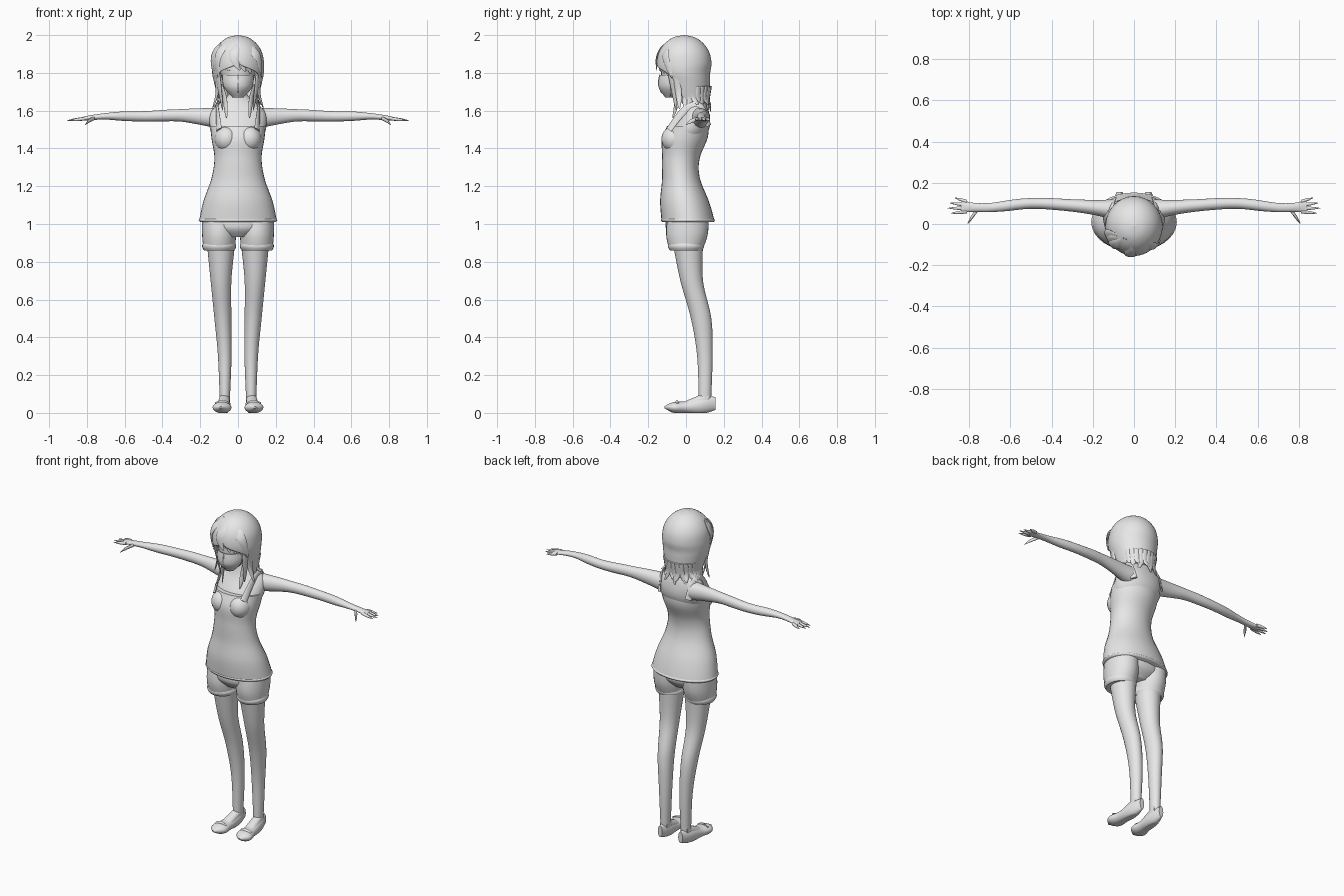
import bpy, bmesh, random
from math import sin, cos, pi, radians
from mathutils import Vector

if "Cube" in bpy.data.objects:
    bpy.data.objects.remove(bpy.data.objects["Cube"])
random.seed(4)

grey = bpy.data.materials.new("plain_grey")
grey.use_nodes = True
grey.diffuse_color = (.8, .8, .8, 1)
grey.node_tree.nodes["Principled BSDF"].inputs["Base Color"].default_value = grey.diffuse_color


def sample(values, t):
    """Smooth value at t along evenly spaced numbers or vectors."""
    last = len(values) - 1
    i = min(int(t * last), last - 1)
    f = t * last - i
    before, start, end, after = (values[min(max(i + k, 0), last)] for k in (-1, 0, 1, 2))
    slope_in, slope_out = (end - before) / 2, (after - start) / 2
    blend = f * f * (3 - 2 * f)
    return (start * (1 - blend) + end * blend
            + slope_in * (f * (1 - f) ** 2) - slope_out * (f * f * (1 - f)))


def finish(name, bm):
    bmesh.ops.recalc_face_normals(bm, faces=bm.faces[:])
    mesh = bpy.data.meshes.new(name)
    bm.to_mesh(mesh)
    bm.free()
    for face in mesh.polygons:
        face.use_smooth = True
    mesh.set_sharp_from_angle(angle=radians(50))
    mesh.materials.append(grey)
    ob = bpy.data.objects.new(name, mesh)
    bpy.context.collection.objects.link(ob)
    return ob


def skin_rings(name, rings, close=True):
    """Joins rings of points into one object."""
    bm = bmesh.new()
    grid = [[bm.verts.new(point) for point in ring] for ring in rings]
    for lower, upper in zip(grid, grid[1:]):
        for j in range(len(lower) - 1):
            bm.faces.new((lower[j], lower[j + 1], upper[j + 1], upper[j]))
    bmesh.ops.remove_doubles(bm, verts=bm.verts[:], dist=1e-5)
    if close:
        bmesh.ops.holes_fill(bm, edges=[e for e in bm.edges if e.is_boundary], sides=0)
    return finish(name, bm)


def loft(name, path, width, depth, plane="XY", side=1, reach=(pi, pi), close=True, sides=32, steps=32):
    """Elliptical rings along a path; reach is the half angle each ring covers."""
    u, v = ("XYZ".index(letter) for letter in plane)
    path = [Vector(point) for point in path]
    rings = []
    for i in range(steps + 1):
        t = i / steps
        half = min(pi, sample(reach, t))
        ring = []
        for j in range(sides + 1):
            angle = half * (2 * j / sides - 1)
            point = sample(path, t)
            point[u] += sample(width, t) * sin(angle)
            point[v] += sample(depth, t) * cos(angle)
            ring.append((point.x * side, point.y, max(point.z, 0)))
        rings.append(ring)
    return skin_rings(name, rings, close)


def strand(name, path, width, depth, tip=.1, root=.6, side=1, steps=12):
    """Flat tapered strand, its face turned away from the body axis."""
    path = [Vector(point) for point in path]
    rings = []
    for i in range(steps + 1):
        t = i / steps
        point = sample(path, t)
        tangent = sample(path, min(t + .05, 1)) - sample(path, max(t - .05, 0))
        across = tangent.cross(Vector((point.x, point.y, .03))).normalized()
        outward = across.cross(tangent.normalized())
        size = (root + (1 - root) * min(1, t * 3)) * (1 - (1 - tip) * t ** 3)
        ring = []
        for j in range(11):
            angle = pi * j / 5
            q = point + size * (across * width * cos(angle) + outward * depth * sin(angle))
            ring.append((q.x * side, q.y, q.z))
        rings.append(ring)
    return skin_rings(name, rings)


def ball(name, centre, radii, side):
    bm = bmesh.new()
    bmesh.ops.create_uvsphere(bm, u_segments=24, v_segments=16, radius=1)
    bmesh.ops.scale(bm, vec=radii, verts=bm.verts)
    bmesh.ops.translate(bm, vec=(centre[0] * side, *centre[1:]), verts=bm.verts)
    finish(name, bm)


def thicken(ob, amount):
    ob.modifiers.new("thickness", 'SOLIDIFY').thickness = amount


# Head, neck and shoulders
loft("head", [(0, -.08, 1.67), (0, -.03, 1.77), (0, 0, 1.95)],
     width=[.02, .065, .085, .1, .07], depth=[.03, .07, .1, .115, .08])
loft("neck_and_shoulders", [(0, 0, 1.45), (0, .05, 1.6), (0, .04, 1.75)],
     width=[.13, .15, .14, .05, .05], depth=[.1, .1, .07, .045, .045])

# Face mask with a centre fold
mask = loft("face_mask", [(0, -.08, 1.67), (0, -.03, 1.79)], width=[.03, .08, .09],
            depth=[-.03, -.09, -.11], reach=(1.4, 1.2), close=False)
thicken(mask, .004)
strand("mask_fold", [(0, -.14, 1.79), (0, -.146, 1.74), (0, -.13, 1.69)], width=.004, depth=.003)

# Top with a hem, and the seat of the shorts
loft("tank_top", [(0, .01, 1.02), (0, -.03, 1.3), (0, .01, 1.52)],
     width=[.205, .185, .14, .125, .14, .147], depth=[.14, .13, .1, .1, .12, .11])
loft("hem", [(0, .01, 1.01), (0, .01, 1.03)], width=[.2, .208, .2], depth=[.135, .143, .135], steps=6)
loft("shorts_seat", [(0, 0, .93), (0, .01, 1.1)], width=[.08, .17, .18, .17], depth=[.07, .11, .11, .11])

for side, word in ((1, "left_"), (-1, "right_")):
    # Top details
    ball(word + "bust", (.06, -.06, 1.45), (.065, .07, .07), side)
    strand(word + "shoulder_strap", [(.1, -.09, 1.5), (.11, 0, 1.61), (.11, .08, 1.62), (.1, .12, 1.52)],
           width=.02, depth=.006, tip=1, root=1, side=side)

    # Shorts leg with a rolled cuff
    loft(word + "shorts_leg", [(.1, 0, .87), (.1, .01, 1.02)],
         width=[.083, .09, .09], depth=[.09, .11, .11], side=side)
    loft(word + "shorts_cuff", [(.1, 0, .86), (.1, 0, .9)],
         width=[.08, .09, .085], depth=[.085, .095, .09], side=side, steps=8)

    # Leg and pointed flat shoe with a bow
    loft(word + "leg", [(.09, .01, .9), (.09, .03, .7), (.08, .08, .5), (.07, .1, .3), (.07, .1, .05)],
         width=[.075, .055, .045, .036, .026], depth=[.08, .06, .054, .041, .032], side=side)
    loft(word + "instep", [(.07, .12, .08), (.08, -.03, .035)],
         width=[.025, .03, .03], depth=[.035, .025, .015], plane="XZ", side=side)
    loft(word + "shoe", [(.07, .155, .05), (.08, 0, .03), (.09, -.115, .03)],
         width=[.015, .035, .04, .048, .005], depth=[.035, .045, .032, .028, .005], plane="XZ", side=side)
    strand(word + "shoe_bow", [(.05, -.045, .05), (.085, -.05, .06), (.12, -.045, .05)],
           width=.01, depth=.005, tip=.8, side=side)

    # Arm and palm
    loft(word + "arm", [(.1, .07, 1.56), (.3, .09, 1.575), (.5, .1, 1.57), (.7, .08, 1.57), (.84, .085, 1.555)],
         width=[.05, .037, .03, .028, .026, .026, .022, .022, .032],
         depth=[.055, .045, .033, .03, .027, .025, .017, .013, .008], plane="YZ", side=side)

    # Fingers fan out evenly from the palm
    for k, finger_tip in enumerate((.87, .895, .905, .89)):
        loft(word + "finger", [(.81, .108 - .016 * k, 1.558), (finger_tip, .127 - .025 * k, 1.548)],
             width=[.009, .008, .001], depth=[.009, .008, .001], plane="YZ", side=side, sides=10, steps=10)
    loft(word + "thumb", [(.76, .07, 1.56), (.79, .03, 1.545), (.81, 0, 1.525)],
         width=[.013, .012, .001], depth=[.01, .01, .001], plane="YZ", side=side, sides=10, steps=10)

    # Eye, lashes and brow
    ball(word + "eye", (.04, -.1, 1.82), (.022, .022, .014), side)
    for part, height in (("lashes", 1.83), ("brow", 1.85)):
        strand(word + part, [(.015, -.125, height), (.04, -.12, height + .007), (.07, -.1, height)],
               width=.003, depth=.003, side=side)

    # Locks framing the face and neck
    for upper, middle, lower in (((.105, -.085, 1.82), (.1, -.07, 1.74), (.08, -.05, 1.6)),
                                 ((.12, -.06, 1.8), (.11, -.04, 1.7), (.135, -.035, 1.61)),
                                 ((.09, -.045, 1.74), (.07, -.045, 1.66), (.06, -.07, 1.56))):
        strand(word + "face_lock", [upper, middle, lower], width=.02, depth=.008, side=side)

# Domed hair that opens at the face and narrows to the nape
dome = [pi * k / 8 for k in range(5)]
hair = loft("hair", [(0, -.01, 1.85 + .15 * cos(a)) for a in dome] + [(0, -.01, 1.8), (0, 0, 1.75), (0, .02, 1.64)],
            width=[.138 * sin(a) for a in dome] + [.137, .127, .1],
            depth=[.145 * sin(a) for a in dome] + [.138, .127, .1],
            reach=[pi for a in dome] + [2.3, 2.1, 1.8], close=False, sides=48)
thicken(hair, .006)

# Fringe swept both ways from an off-centre parting
parting = (-.045, -.075, 1.965)
for k in range(5):
    f = k / 4
    strand("fringe_lock", [parting, (-.02 + .09 * f, -.135 + .03 * f, 1.92), (-.02 + .13 * f, -.155 + .05 * f, 1.87),
                           (.01 + .115 * f, -.155 + .08 * f, 1.815 - .04 * f)], width=.03, depth=.007)
for k in range(3):
    back = .025 * k
    strand("side_fringe_lock", [parting, (-.09 - back / 2, -.1 + back, 1.92), (-.11 - back / 2, -.105 + back, 1.86),
                                (-.1 - back / 2, -.095 + back, 1.77)], width=.028, depth=.008)

# Flicked hair ends around the nape
for k in range(17):
    angle = radians(75 + 210 * k / 16)
    ends = ((.113, 1.73, 0), (.1, 1.665, .05),
            (random.uniform(.11, .14), random.uniform(1.59, 1.64), random.uniform(-.2, .3)))
    strand("hair_end", [(r * sin(angle + turn), .02 - min(r, .112) * cos(angle + turn), z) for r, z, turn in ends],
           width=.02, depth=.008)
